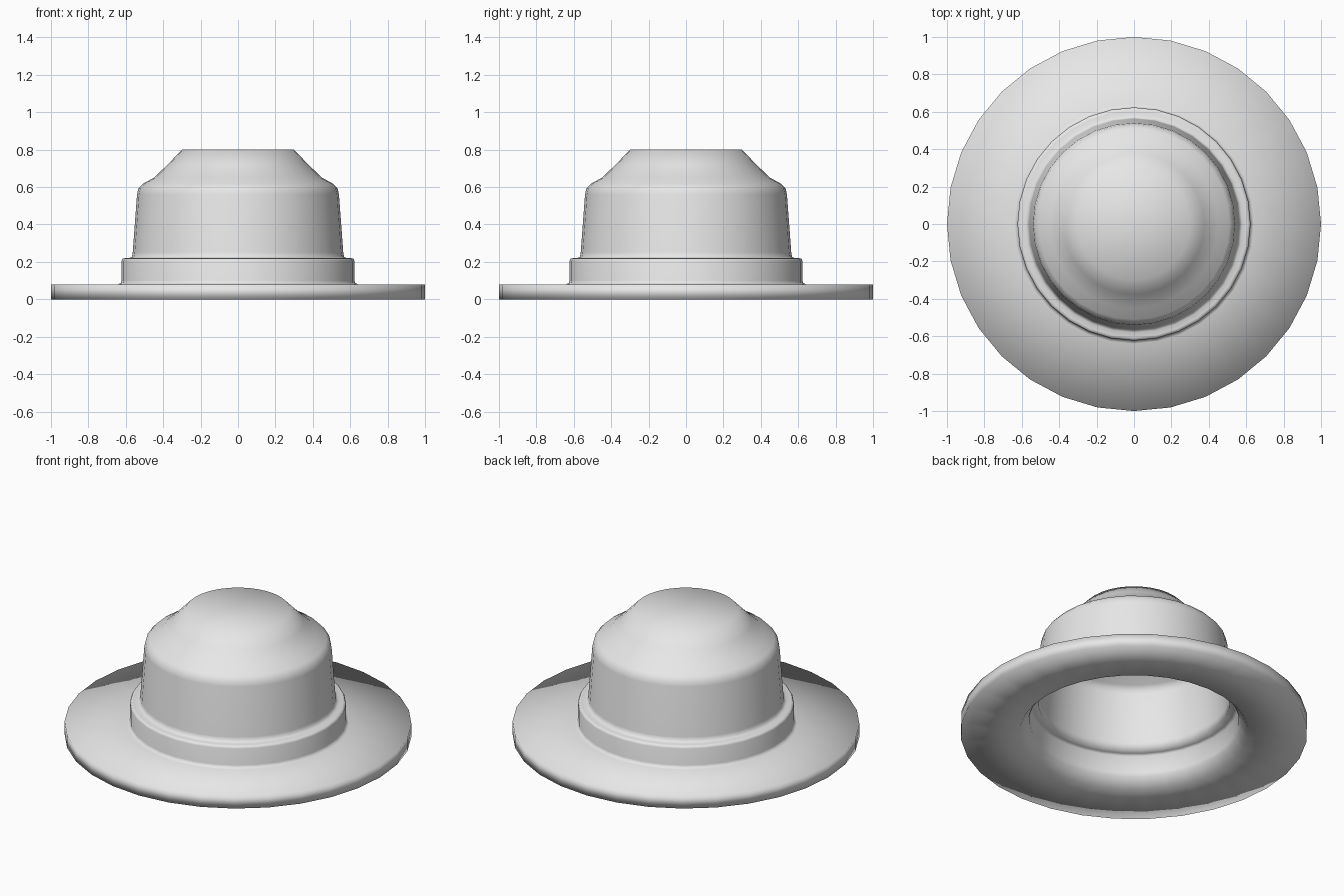
import bpy
import bmesh
from math import cos, sin, tau

cube = bpy.data.objects.get("Cube")
if cube:
    bpy.data.objects.remove(cube, do_unlink=True)

SIDES = 32

# One plain light grey for the whole hat
grey = bpy.data.materials.new("light_grey")
grey.use_nodes = True
colour = (0.8, 0.8, 0.8, 1)
grey.diffuse_color = colour
grey.node_tree.nodes["Principled BSDF"].inputs["Base Color"].default_value = colour

# Profile sections as (radius, height), from the brim up and back down inside
brim = [(0.66, 0), (1, 0), (1, 0.08), (0.64, 0.08)]
band = [(0.627, 0.088), (0.623, 0.1), (0.623, 0.205), (0.618, 0.217),
        (0.605, 0.22), (0.58, 0.22)]
crown = [(0.567, 0.228), (0.563, 0.25), (0.54, 0.56), (0.533, 0.592),
         (0.51, 0.617), (0.45, 0.65), (0.376, 0.72), (0.3, 0.8), (0, 0.8)]
lining = [(0, 0.785), (0.293, 0.785), (0.366, 0.707), (0.442, 0.637),
          (0.5, 0.604), (0.519, 0.585), (0.526, 0.558), (0.549, 0.25),
          (0.552, 0.2), (0.59, 0.2), (0.605, 0.19), (0.605, 0.08),
          (0.615, 0.06)]


def lathe(name, profile):
    """Turn a closed profile about z into a smooth shell."""
    bm = bmesh.new()
    rings = []
    for r, z in profile:
        if r == 0:
            rings.append([bm.verts.new((0, 0, z))] * SIDES)
        else:
            rings.append([bm.verts.new((r * cos(tau * i / SIDES),
                                        r * sin(tau * i / SIDES), z))
                          for i in range(SIDES)])
    for low, high in zip(rings, rings[1:] + rings[:1]):
        for i in range(SIDES):
            j = (i + 1) % SIDES
            corners = list(dict.fromkeys((low[i], low[j], high[j], high[i])))
            if len(corners) > 2:
                bm.faces.new(corners).smooth = True
    bmesh.ops.recalc_face_normals(bm, faces=bm.faces)
    mesh = bpy.data.meshes.new(name)
    bm.to_mesh(mesh)
    bm.free()
    mesh.materials.append(grey)
    obj = bpy.data.objects.new(name, mesh)
    bpy.context.collection.objects.link(obj)
    return obj


# Brim, band, crown and hollow inside as one continuous shell
lathe("hat", brim + band + crown + lining)
